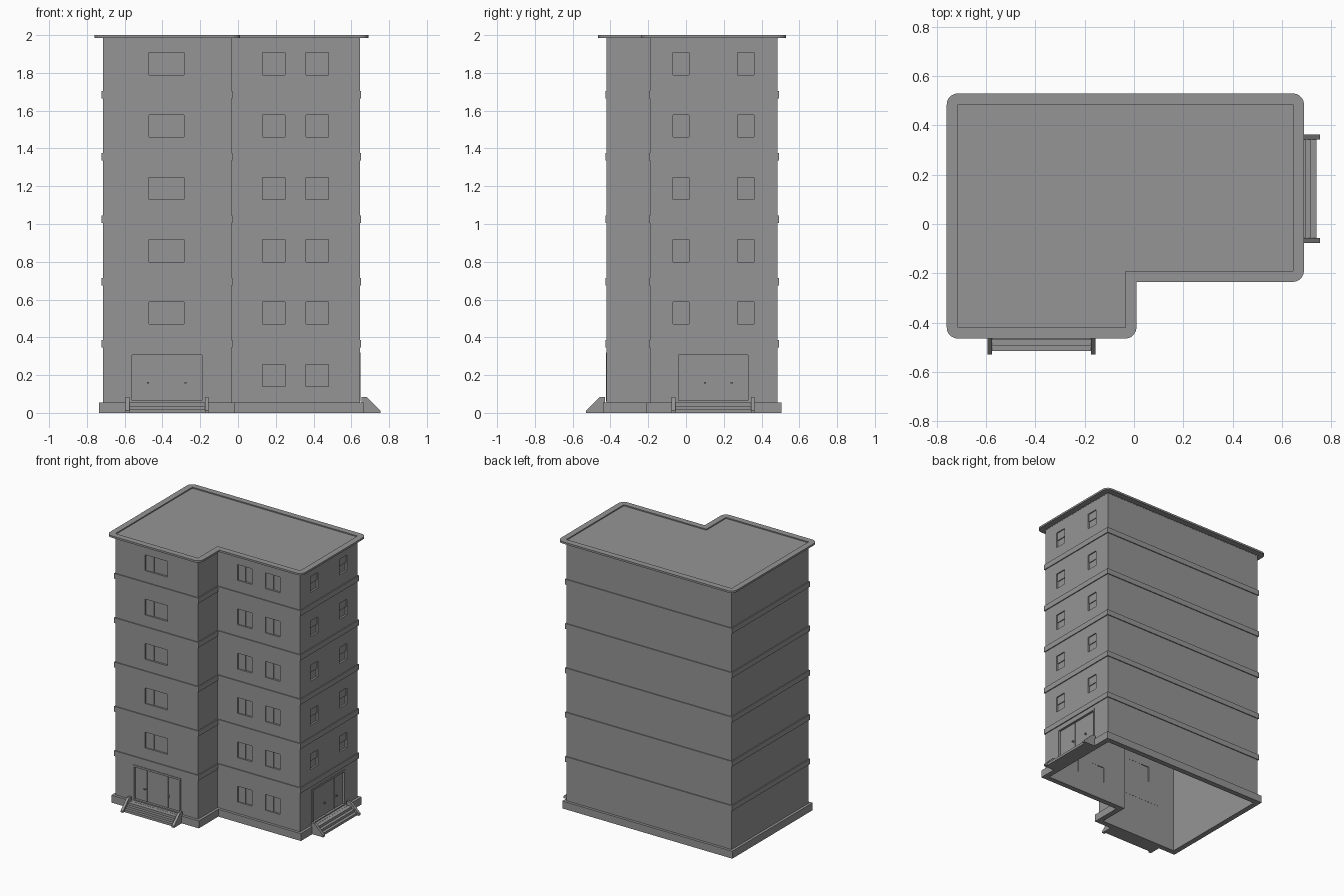
import bpy
import bmesh

if "Cube" in bpy.data.objects:
    bpy.data.objects.remove(bpy.data.objects["Cube"], do_unlink=True)

# Single flat concrete colour
GREY = (0.30, 0.30, 0.30, 1.0)
concrete = bpy.data.materials.new("concrete_grey")
concrete.use_nodes = True
concrete.diffuse_color = GREY
bsdf = next(n for n in concrete.node_tree.nodes if n.type == "BSDF_PRINCIPLED")
bsdf.inputs["Base Color"].default_value = GREY

# L-shaped footprint; each corner has its outward direction
LEFT, RIGHT, FRONT, BACK = -0.715, 0.645, -0.42, 0.485
NOTCH_X, NOTCH_Y = -0.035, -0.19
CORNERS = [(LEFT, FRONT, -1, -1), (NOTCH_X, FRONT, 1, -1), (NOTCH_X, NOTCH_Y, 1, -1),
           (RIGHT, NOTCH_Y, 1, -1), (RIGHT, BACK, 1, 1), (LEFT, BACK, -1, 1)]
FLOORS = 6
STOREY = 0.33
WALL = 0.02

# Facades map (along wall, outward, up) to model space
FACADES = {
    "front": lambda u, d, z: (u, FRONT - d, z),
    "recessed": lambda u, d, z: (u, NOTCH_Y - d, z),
    "side": lambda u, d, z: (RIGHT + d, u, z),
}


def outline(offset):
    return [(x + sx * offset, y + sy * offset) for x, y, sx, sy in CORNERS]


def finish(name, bm):
    bmesh.ops.recalc_face_normals(bm, faces=bm.faces)
    mesh = bpy.data.meshes.new(name)
    bm.to_mesh(mesh)
    bm.free()
    mesh.materials.append(concrete)
    obj = bpy.data.objects.new(name, mesh)
    bpy.context.scene.collection.objects.link(obj)
    return obj


def prism(bm, ring_a, ring_b):
    a = [bm.verts.new(p) for p in ring_a]
    b = [bm.verts.new(p) for p in ring_b]
    n = len(a)
    bm.faces.new(a)
    bm.faces.new(b)
    for i in range(n):
        j = (i + 1) % n
        bm.faces.new((a[i], a[j], b[j], b[i]))


def box(bm, side, u0, u1, d0, d1, z0, z1):
    to = FACADES[side]
    prism(bm, *[[to(u, d0, z0), to(u, d1, z0), to(u, d1, z1), to(u, d0, z1)] for u in (u0, u1)])


def ring(name, outer, inner, z0, z1):
    """Closed L-shaped band between two offsets of the footprint."""
    bm = bmesh.new()
    loops = [[bm.verts.new((x, y, z)) for x, y in outline(o)]
             for o, z in ((outer, z0), (outer, z1), (inner, z1), (inner, z0))]
    n = len(CORNERS)
    for k in range(4):
        p, q = loops[k], loops[(k + 1) % 4]
        for i in range(n):
            j = (i + 1) % n
            bm.faces.new((p[i], p[j], q[j], q[i]))
    return finish(name, bm)


def slab(name, offset, z0, z1):
    bm = bmesh.new()
    pts = outline(offset)
    prism(bm, [(x, y, z0) for x, y in pts], [(x, y, z1) for x, y in pts])
    return finish(name, bm)


# Openings: facade, start, end, dividing fraction, split direction
COLUMNS = [("front", -0.47, -0.285, 0.35, "vertical", 1),
           ("recessed", 0.13, 0.25, 0.5, "vertical", 0),
           ("recessed", 0.36, 0.48, 0.5, "vertical", 0),
           ("side", -0.07, 0.017, 0.5, "horizontal", 1),
           ("side", 0.273, 0.36, 0.5, "horizontal", 1)]
WINDOWS = []
for side, u0, u1, split, way, first in COLUMNS:
    for floor in range(first, FLOORS):
        sill = 0.14 + STOREY * floor
        WINDOWS.append((side, u0, u1, sill, sill + 0.117, split, way))
DOORS = [("front", -0.574, -0.177, (-0.463, -0.292)),
         ("side", -0.055, 0.342, (0.115, 0.228))]
DOOR_BOTTOM, DOOR_TOP = 0.06, 0.32

# Hollow outer walls with openings cut through
walls = ring("outer_walls", 0, -WALL, 0.03, 1.988)
bm = bmesh.new()
for side, u0, u1, z0, z1, split, way in WINDOWS:
    box(bm, side, u0, u1, -0.05, 0.03, z0, z1)
for side, u0, u1, bars in DOORS:
    box(bm, side, u0, u1, -0.05, 0.03, DOOR_BOTTOM, DOOR_TOP)
cutter = finish("opening_cutter", bm)
cutter.hide_render = True
cut = walls.modifiers.new("openings", "BOOLEAN")
cut.operation = "DIFFERENCE"
cut.solver = "EXACT"
cut.object = cutter
bpy.context.view_layer.update()
graph = bpy.context.evaluated_depsgraph_get()
cut_mesh = bpy.data.meshes.new_from_object(walls.evaluated_get(graph))
walls.modifiers.clear()
walls.data = cut_mesh
bpy.data.objects.remove(cutter, do_unlink=True)

# Window sashes: two panes set at different depths
bm = bmesh.new()
for side, u0, u1, z0, z1, split, way in WINDOWS:
    if way == "vertical":
        m = u0 + (u1 - u0) * split
        box(bm, side, u0, m, -0.014, -0.008, z0, z1)
        box(bm, side, m, u1, -0.019, -0.014, z0, z1)
    else:
        m = z0 + (z1 - z0) * split
        box(bm, side, u0, u1, -0.019, -0.014, z0, m)
        box(bm, side, u0, u1, -0.014, -0.008, m, z1)
finish("window_panes", bm)

# Plinth, storey bands and roof
ring("plinth", 0.02, -WALL, 0, 0.055)
for level in range(1, FLOORS):
    ring(f"storey_band_{level}", 0.007, -0.005, 0.015 + STOREY * level, 0.055 + STOREY * level)
slab("roof_deck", 0.001, 1.982, 1.992)
rim = ring("roof_rim", 0.045, 0, 1.986, 2.0)
bm = bmesh.new()
bm.from_mesh(rim.data)
rounded = []
for i, (x, y) in enumerate(outline(0.045)):
    if i != 2:
        rounded += [e for e in bm.edges
                    if all(abs(v.co.x - x) + abs(v.co.y - y) < 0.001 for v in e.verts)]
bmesh.ops.bevel(bm, geom=rounded, offset=0.045, segments=5, profile=0.5, affect="EDGES")
bm.to_mesh(rim.data)
bm.free()

# Entrances and their steps
for side, u0, u1, bars in DOORS:
    frame = bmesh.new()
    f = 0.014
    box(frame, side, u0, u0 + f, -WALL, 0.004, DOOR_BOTTOM, DOOR_TOP)
    box(frame, side, u1 - f, u1, -WALL, 0.004, DOOR_BOTTOM, DOOR_TOP)
    box(frame, side, u0 + f, u1 - f, -WALL, 0.004, DOOR_TOP - f, DOOR_TOP)
    box(frame, side, u0 + f, u1 - f, -WALL, 0.004, DOOR_BOTTOM, DOOR_BOTTOM + 0.006)
    for u in bars:
        box(frame, side, u - 0.003, u + 0.003, -0.014, -0.009, DOOR_BOTTOM, DOOR_TOP - f)
    finish(side + "_door_frame", frame)

    panels = bmesh.new()
    box(panels, side, u0 + f, u1 - f, -0.019, -0.013, DOOR_BOTTOM, DOOR_TOP - f)
    finish(side + "_door_panels", panels)

    handles = bmesh.new()
    for u, s in zip(bars, (-1, 1)):
        box(handles, side, u + s * 0.008, u + s * 0.014, -0.014, 0.002, 0.155, 0.163)
        box(handles, side, u + s * 0.008, u + s * 0.02, -0.002, 0.003, 0.155, 0.163)
    finish(side + "_door_handles", handles)

    mid = (u0 + u1) / 2
    half = 0.22
    steps = bmesh.new()
    for i in range(3):
        box(steps, side, mid - half + 0.02, mid + half - 0.02, 0.015, 0.095 - 0.022 * i,
            0.018 * i, 0.018 * (i + 1))
    finish(side + "_steps", steps)

    # Sloping side walls beside the steps
    cheeks = bmesh.new()
    profile = [(0.01, 0), (0.11, 0), (0.11, 0.012), (0.038, 0.083), (0.01, 0.083)]
    for a in (mid - half, mid + half - 0.02):
        prism(cheeks, *[[FACADES[side](u, d, z) for d, z in profile] for u in (a, a + 0.02)])
    finish(side + "_step_walls", cheeks)
